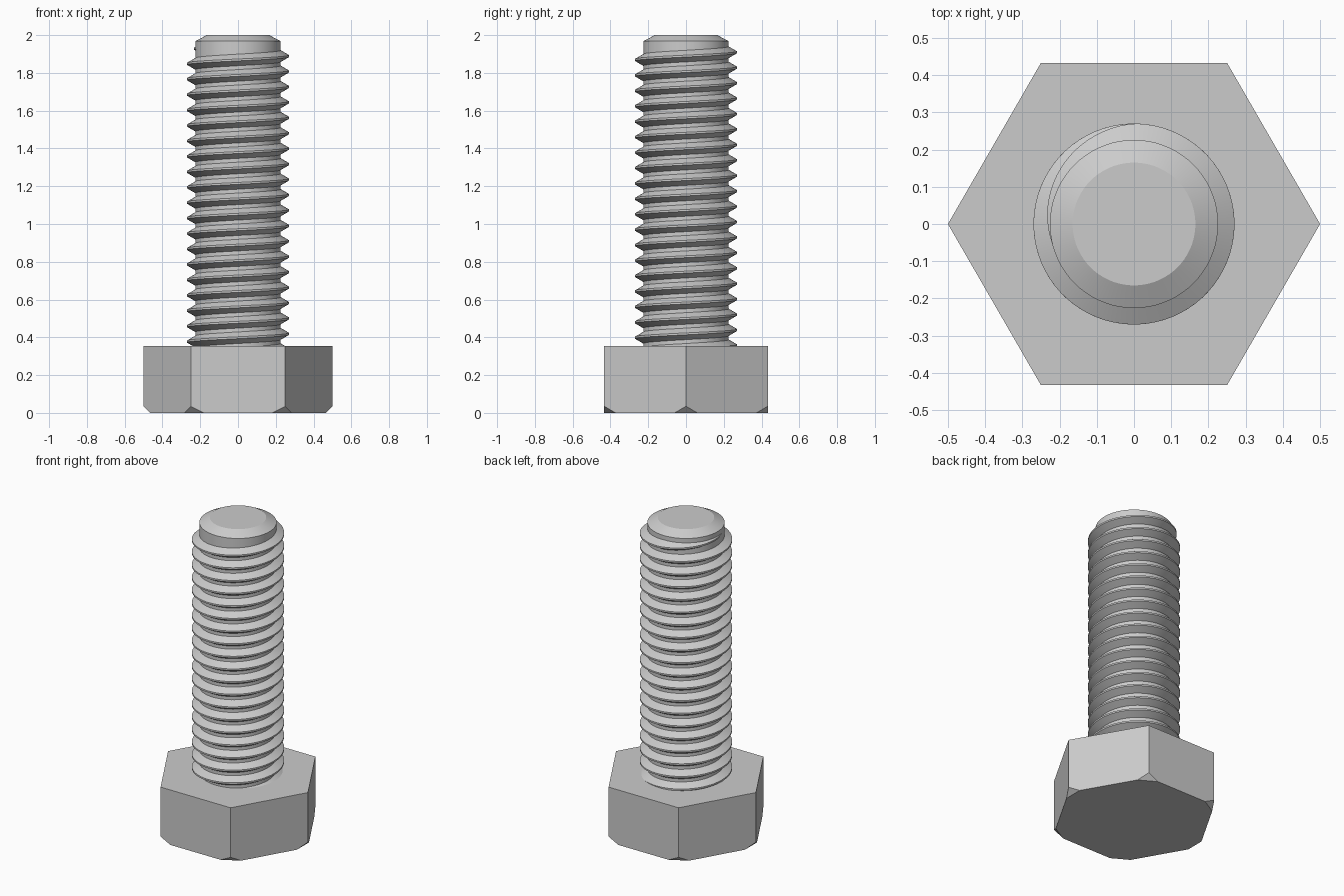
import bpy, bmesh
from math import cos, sin, tau, radians
from mathutils import Vector

cube = bpy.data.objects.get("Cube")
if cube:
    bpy.data.objects.remove(cube, do_unlink=True)

steel = bpy.data.materials.new("grey_steel")
steel.use_nodes = True
GREY = (0.6, 0.6, 0.6, 1)
steel.diffuse_color = GREY
steel.node_tree.nodes["Principled BSDF"].inputs["Base Color"].default_value = GREY


def finish(bm, name, smooth=True):
    bmesh.ops.recalc_face_normals(bm, faces=bm.faces)
    mesh = bpy.data.meshes.new(name)
    bm.to_mesh(mesh)
    bm.free()
    mesh.materials.append(steel)
    obj = bpy.data.objects.new(name, mesh)
    bpy.context.collection.objects.link(obj)
    if smooth:
        bpy.ops.object.select_all(action='DESELECT')
        obj.select_set(True)
        bpy.context.view_layer.objects.active = obj
        bpy.ops.object.shade_smooth_by_angle(angle=radians(25))
    return obj


def polar(r, a, z):
    return Vector((r * cos(a), r * sin(a), z))


HEAD_TOP, HEAD_R = 0.355, 0.5
CUT, CUT_H = 0.07, 0.035          # corner cuts under the head
ROOT_R, CREST_R = 0.226, 0.27
PITCH = 0.0817
SEG = 72

# Hexagonal head with its lower corners cut off
bm = bmesh.new()
corners = [polar(HEAD_R, tau * i / 6, 0) for i in range(6)]
top, knee, before, after = [], [], [], []
for i, c in enumerate(corners):
    to_prev = (corners[i - 1] - c).normalized() * CUT
    to_next = (corners[(i + 1) % 6] - c).normalized() * CUT
    top.append(bm.verts.new(c + Vector((0, 0, HEAD_TOP))))
    knee.append(bm.verts.new(c + Vector((0, 0, CUT_H))))
    before.append(bm.verts.new(c + to_prev))
    after.append(bm.verts.new(c + to_next))
for i in range(6):
    j = (i + 1) % 6
    bm.faces.new((knee[i], after[i], before[j], knee[j], top[j], top[i]))
    bm.faces.new((knee[i], before[i], after[i]))
bm.faces.new(top)
bm.faces.new([v for pair in zip(before, after) for v in pair])
finish(bm, "hex_head", smooth=False)

# Shank core with a chamfered tip
bm = bmesh.new()
rings = [[bm.verts.new(polar(r, tau * i / SEG, z)) for i in range(SEG)]
         for r, z in ((ROOT_R, 0.3), (ROOT_R, 1.968), (0.165, 2.0))]
for low, high in zip(rings, rings[1:]):
    for i in range(SEG):
        j = (i + 1) % SEG
        bm.faces.new((low[i], low[j], high[j], high[i]))
bm.faces.new(rings[0])
bm.faces.new(rings[-1])
finish(bm, "shank_core")

# Right-handed helical thread, fading out below the tip
bm = bmesh.new()
SINK = 0.006
CREST_HALF = PITCH / 16
slope = (PITCH * 3 / 8 - CREST_HALF) / (CREST_R - ROOT_R)
base_r = ROOT_R - SINK
start, fade, end = radians(-360 * 19.3), radians(90), radians(208)
steps = int((end - start) / tau * SEG)
previous = None
for s in range(steps + 1):
    a = start + (end - start) * s / steps
    k = min(1, (end - a) / (end - fade))
    crest = base_r + (CREST_R - base_r) * max(k, 0.02)
    base_half = CREST_HALF + slope * (crest - base_r)
    z = 1.889 + PITCH * a / tau
    section = [bm.verts.new(polar(r, a, z + dz)) for r, dz in (
        (base_r, -base_half), (crest, -CREST_HALF),
        (crest, CREST_HALF), (base_r, base_half))]
    if previous:
        for i in range(4):
            j = (i + 1) % 4
            bm.faces.new((previous[i], previous[j], section[j], section[i]))
    else:
        bm.faces.new(section)
    previous = section
bm.faces.new(previous)
finish(bm, "screw_thread")
